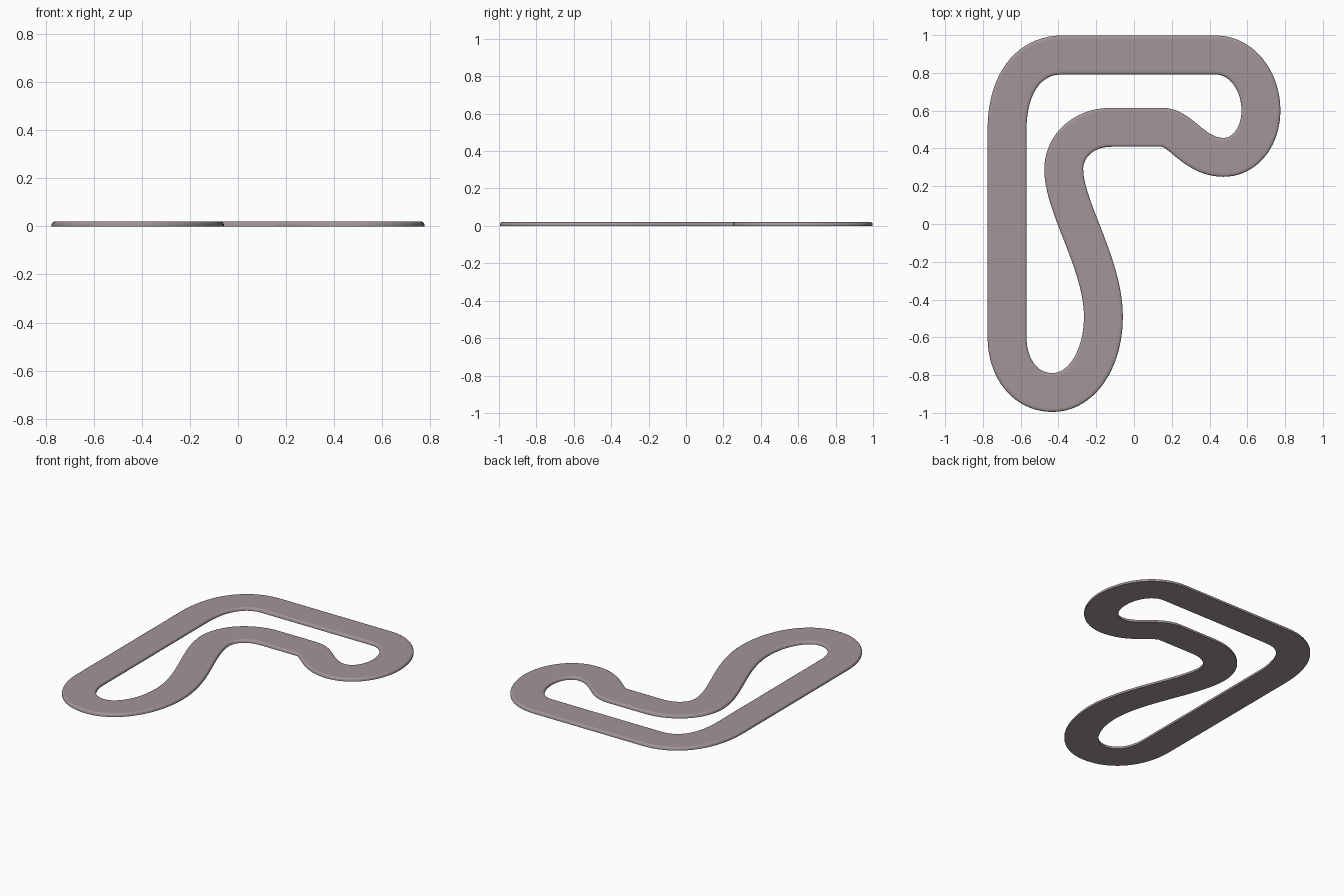
import bpy, bmesh
from mathutils import Vector
from mathutils.geometry import interpolate_bezier

if "Cube" in bpy.data.objects:
    bpy.data.objects.remove(bpy.data.objects["Cube"])

# Centreline: (point, incoming handle offset, outgoing handle offset)
NODES = [
    ((-0.672, -0.60), (0, -0.16), (0, 0.37)),
    ((-0.672, 0.50), (0, -0.37), (0, 0.24)),
    ((-0.38, 0.895), (-0.18, 0), (0.27, 0)),
    ((0.43, 0.895), (-0.27, 0), (0.14, 0)),
    ((0.672, 0.60), (0, 0.16), (0, -0.14)),
    ((0.475, 0.353), (0.11, 0), (-0.16, 0)),
    ((0.15, 0.512), (-0.09, 0), (0.08, 0)),
    ((-0.12, 0.512), (0.09, 0), (-0.15, 0)),
    ((-0.372, 0.29), (0, 0.12), (0, -0.20)),
    ((-0.162, -0.49), (0, 0.28), (0, -0.23)),
    ((-0.43, -0.892), (0.15, 0), (-0.15, 0)),
]
# Reversed handles on the middle straight (it is driven right to left)
NODES[6] = ((0.15, 0.512), (0.10, 0), (-0.09, 0))

# Cross-section (sideways offset, height): flat road with rolled edges
HALF = [(0.103, 0.0), (0.103, 0.010), (0.100, 0.016), (0.094, 0.0195), (0.083, 0.0195)]
PROFILE = HALF + [(-x, z) for x, z in reversed(HALF)]


def centreline(steps=20):
    pts = []
    for i, (p, _, out) in enumerate(NODES):
        q, inc, _ = NODES[(i + 1) % len(NODES)]
        p, q = Vector(p).to_3d(), Vector(q).to_3d()
        pts += interpolate_bezier(p, p + Vector(out).to_3d(),
                                  q + Vector(inc).to_3d(), q, steps + 1)[:-1]
    return pts


def material(name, rgb):
    m = bpy.data.materials.new(name)
    m.diffuse_color = (*rgb, 1)
    m.use_nodes = True
    m.node_tree.nodes["Principled BSDF"].inputs["Base Color"].default_value = m.diffuse_color
    return m


# Sweep the cross-section around the closed loop
pts = centreline()
bm = bmesh.new()
rings = []
for i, p in enumerate(pts):
    t = (pts[(i + 1) % len(pts)] - pts[i - 1]).normalized()
    side = Vector((-t.y, t.x, 0))
    rings.append([bm.verts.new(p + side * x + Vector((0, 0, z))) for x, z in PROFILE])
n = len(PROFILE)
for i, a in enumerate(rings):
    b = rings[(i + 1) % len(rings)]
    for j in range(n):
        k = (j + 1) % n
        bm.faces.new((a[j], a[k], b[k], b[j]))
bmesh.ops.recalc_face_normals(bm, faces=bm.faces)

mesh = bpy.data.meshes.new("race_track")
bm.to_mesh(mesh)
bm.free()
track = bpy.data.objects.new("race_track", mesh)
bpy.context.collection.objects.link(track)
mesh.materials.append(material("asphalt", (0.36, 0.30, 0.31)))
bpy.context.view_layer.objects.active = track
track.select_set(True)
bpy.ops.object.shade_smooth_by_angle(angle=0.6)
